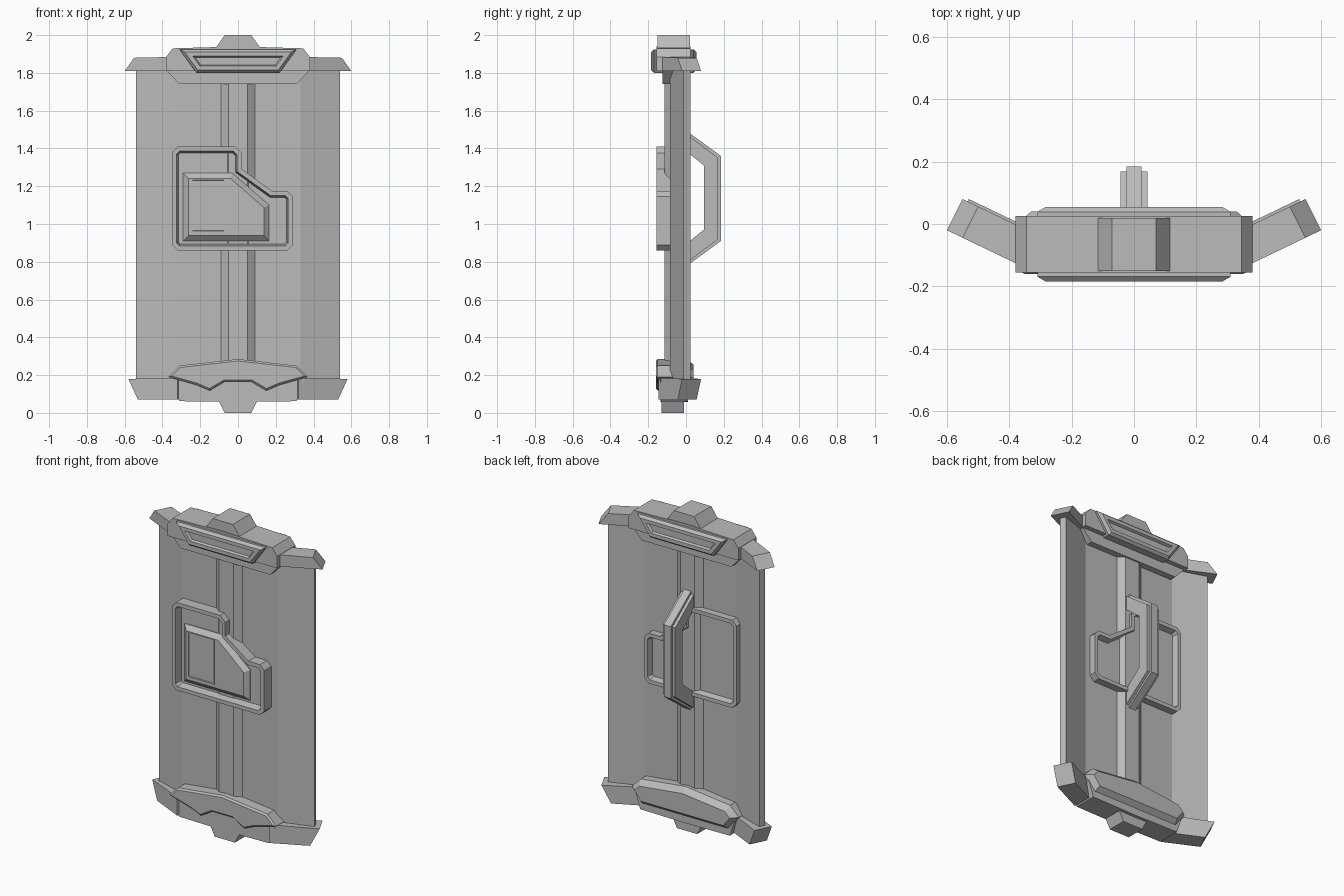
import bpy
import bmesh

if "Cube" in bpy.data.objects:
    bpy.data.objects.remove(bpy.data.objects["Cube"], do_unlink=True)

GREY = (0.5, 0.5, 0.5, 1.0)
metal = bpy.data.materials.new("plain grey")
metal.use_nodes = True
metal.diffuse_color = GREY
metal.node_tree.nodes["Principled BSDF"].inputs["Base Color"].default_value = GREY

MID = -0.065  # middle plane of the shield body
ALONG = {
    "x": lambda p, d: (d, p[0], p[1]),
    "y": lambda p, d: (p[0], d, p[1]),
    "z": lambda p, d: (p[0], p[1], d),
}


def prism(name, outline, start, end, axis="y", near=(), far=(), warp=None):
    """Extrude an outline; near and far are (thickness, depth) insets of the end faces."""
    bm = bmesh.new()
    rings = [[bm.verts.new(ALONG[axis](p, d)) for p in outline] for d in (start, end)]
    ends = [bm.faces.new(ring) for ring in rings]
    for i in range(len(outline)):
        a, b = rings
        bm.faces.new((a[i - 1], a[i], b[i], b[i - 1]))
    bmesh.ops.recalc_face_normals(bm, faces=bm.faces[:])
    for face, steps in zip(ends, (near, far)):
        for thickness, depth in steps:
            bm.normal_update()
            bmesh.ops.inset_region(bm, faces=[face], thickness=thickness,
                                   depth=depth, use_even_offset=True)
    if warp:
        for v in bm.verts:
            v.co = warp(v.co)
        bmesh.ops.recalc_face_normals(bm, faces=bm.faces[:])
    mesh = bpy.data.meshes.new(name)
    bm.to_mesh(mesh)
    bm.free()
    mesh.materials.append(metal)
    obj = bpy.data.objects.new(name, mesh)
    bpy.context.collection.objects.link(obj)
    return obj


def both(half):
    """Mirror a half outline, listed on the +x side, to the -x side."""
    return half + [(-x, z) for x, z in reversed(half) if x > 0]


def cap_wings(name, low, high):
    """Slanted end slabs swept back on both sides; low and high are outer (x, z)."""
    tip = max(low[0], high[0])
    for side, word in ((1, "left"), (-1, "right")):
        def sweep(co):
            x, back = co.x, co.y
            return (side * (x - 0.05 * back), -0.02 + 0.48 * (x - tip) + 0.1 * back, co.z)
        prism(f"{word}_{name}", [(0.32, low[1]), low, high, (0.32, high[1] + 0.005)],
              0, 1, warp=sweep)


# Main panel with a raised spine on both faces and swept sides
front = [(0.54, -0.012), (0.33, -0.085), (0.09, -0.085), (0.05, -0.115)]
back = [(0.05, -0.015), (0.09, -0.045), (0.32, -0.045), (0.525, 0.024)]
section = front + [(-x, y) for x, y in reversed(front)]
section += [(-x, y) for x, y in reversed(back)] + back
prism("shield_panel", section, 0.14, 1.85, axis="z")

# Top cap
cap_wings("top_wing", (0.60, 1.81), (0.55, 1.88))
prism("top_body", both([(0.38, 1.81), (0.38, 1.885), (0.345, 1.93), (0, 1.94)]),
      -0.155, 0.025)
prism("top_skirt", both([(0.31, 1.74), (0.38, 1.815)]), -0.125, -0.005)
prism("top_boss", both([(0.12, 1.93), (0.07, 2.0)]), -0.15, 0.02)

# Recessed badge plates on both faces of the top cap
badge = both([(0.22, 1.80), (0.31, 1.925)])
badge_steps = [(0.014, 0.016), (0.022, 0), (0.007, -0.014)]
prism("front_badge", badge, -0.169, MID, near=badge_steps)
prism("back_badge", badge, MID, 0.039, far=badge_steps)

# Bottom cap
cap_wings("bottom_wing", (0.53, 0.07), (0.58, 0.18))
prism("bottom_body", both([(0, 0.058), (0.31, 0.062), (0.35, 0.18), (0, 0.20)]),
      -0.135, 0.01)
prism("bottom_boss", both([(0.07, 0), (0.105, 0.07)]), -0.13, -0.01)

# Notched crest in front, plain crest behind
crest_top = [(0.37, 0.19), (0.31, 0.25), (0, 0.285)]
prism("front_crest", both([(0.07, 0.165), (0.15, 0.118), (0.22, 0.148)] + crest_top),
      -0.15, MID, near=[(0.01, 0.01)])
prism("back_crest", both([(0.30, 0.10)] + crest_top), MID, 0.005, far=[(0.03, 0.035)])

# Viewing port housing, open on both faces
housing = [(-0.32, 0.86), (0.26, 0.86), (0.29, 0.89), (0.29, 1.145), (0.26, 1.175),
           (0.18, 1.175), (0.02, 1.29), (0.02, 1.375), (-0.015, 1.41),
           (-0.32, 1.41), (-0.35, 1.38), (-0.35, 0.89)]
prism("port_housing", housing, -0.155, 0.0,
      near=[(0.024, 0), (0.01, -0.045)], far=[(0.024, 0), (0.01, -0.035)])
prism("port_block", [(-0.29, 0.91), (0.165, 0.91), (0.165, 1.10), (-0.03, 1.27),
                     (-0.29, 1.27)], -0.115, -0.09, near=[(0.028, 0.025)])
prism("port_window", [(-0.25, 0.955), (-0.065, 0.955), (-0.065, 1.24), (-0.25, 1.24)],
      -0.146, -0.10, near=[(0.008, 0), (0.006, -0.025)])

# Rear handle with a narrow raised rib along its outside
grip_inside = [(-0.03, 0.87), (0.095, 0.97), (0.095, 1.31), (-0.03, 1.41)]
grip = [(-0.03, 1.50), (0.168, 1.352), (0.168, 0.918), (-0.03, 0.77)]
rib = [(-0.03, 1.517), (0.185, 1.36), (0.185, 0.91), (-0.03, 0.753)]
prism("handle_grip", grip + grip_inside, -0.043, 0.043, axis="x")
prism("handle_rib", rib + grip_inside, -0.024, 0.024, axis="x")
